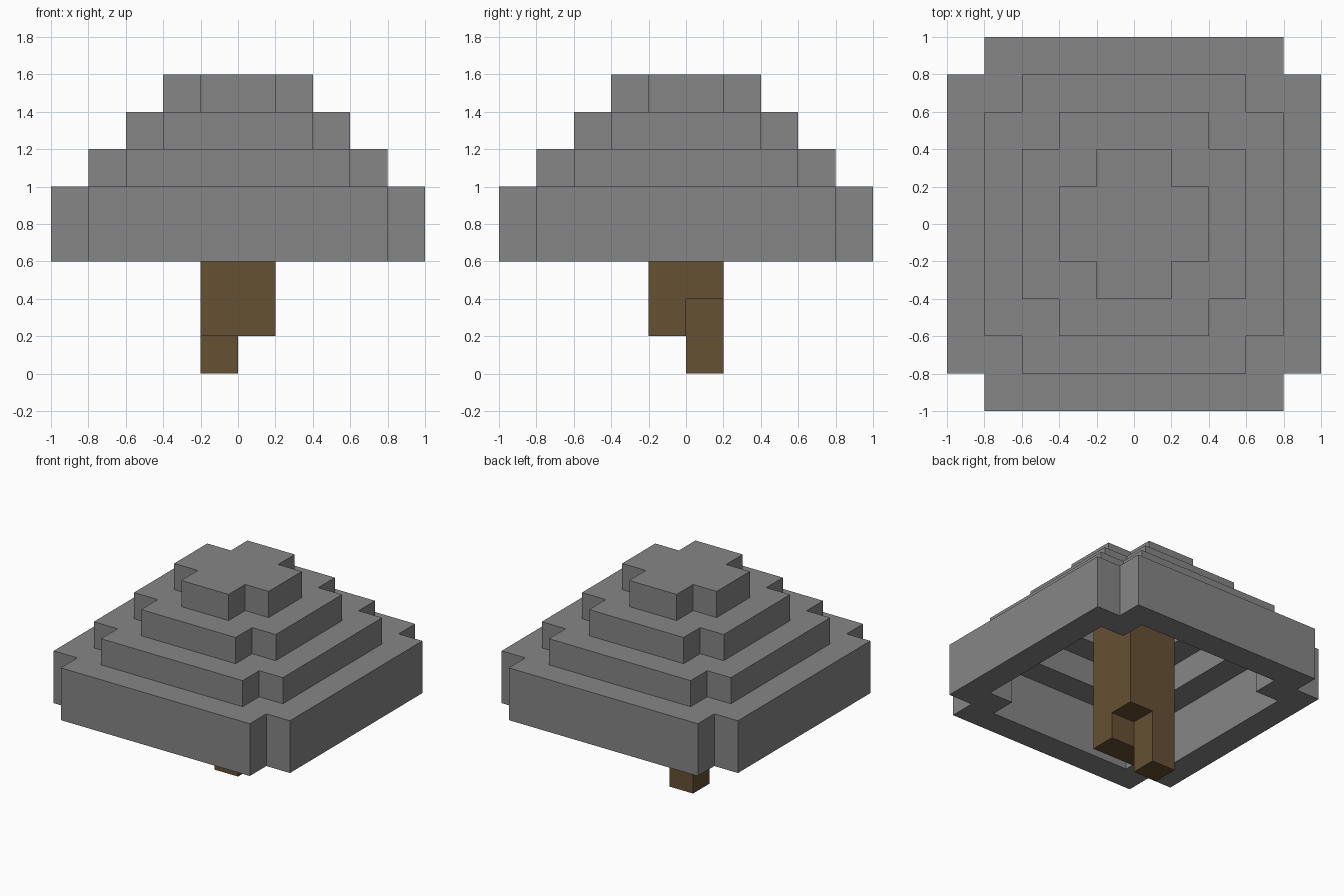
import bpy
import bmesh
from mathutils import Vector

cube = bpy.data.objects.get("Cube")
if cube:
    bpy.data.objects.remove(cube, do_unlink=True)

U = 0.2  # block size


def material(name, rgb):
    mat = bpy.data.materials.new(name)
    mat.use_nodes = True
    mat.diffuse_color = (*rgb, 1)
    mat.node_tree.nodes["Principled BSDF"].inputs["Base Color"].default_value = (*rgb, 1)
    return mat


def add_object(name, bm, mat):
    bmesh.ops.recalc_face_normals(bm, faces=bm.faces)
    mesh = bpy.data.meshes.new(name)
    bm.to_mesh(mesh)
    bm.free()
    mesh.materials.append(mat)
    obj = bpy.data.objects.new(name, mesh)
    bpy.context.collection.objects.link(obj)
    return obj


def notched_square(r):
    """Square outline of half-width r with one block cut from each corner."""
    a = r - U
    corner = [(r, a), (a, a), (a, r)]
    points = []
    for _ in range(4):
        points += corner
        corner = [(-y, x) for x, y in corner]
    return points


def loop(bm, r, z):
    return [bm.verts.new((x, y, z)) for x, y in notched_square(r)]


def bridge(bm, a, b):
    for i in range(len(a)):
        j = (i + 1) % len(a)
        bm.faces.new((a[i], a[j], b[j], b[i]))


def tier(name, r, z0, z1, mat, hollow=True):
    bm = bmesh.new()
    low, high = loop(bm, r, z0), loop(bm, r, z1)
    bridge(bm, low, high)
    if hollow:
        low_in, high_in = loop(bm, r - U, z0), loop(bm, r - U, z1)
        bridge(bm, high, high_in)
        bridge(bm, high_in, low_in)
        bridge(bm, low_in, low)
    else:
        bm.faces.new(low)
        bm.faces.new(high)
    return add_object(name, bm, mat)


def block_shape(name, cells, mat):
    """Joined blocks with only the outside faces kept."""
    bm = bmesh.new()
    for cell in cells:
        for axis in range(3):
            for side in (0, 1):
                near = list(cell)
                near[axis] += 2 * side - 1
                if tuple(near) in cells:
                    continue
                quad = []
                for p, q in ((0, 0), (1, 0), (1, 1), (0, 1)):
                    offset = [0, 0, 0]
                    offset[axis] = side
                    offset[(axis + 1) % 3] = p
                    offset[(axis + 2) % 3] = q
                    quad.append(bm.verts.new((Vector(cell) + Vector(offset)) * U))
                bm.faces.new(quad)
    bmesh.ops.remove_doubles(bm, verts=bm.verts, dist=0.001)
    bmesh.ops.dissolve_limit(bm, angle_limit=0.02, verts=bm.verts, edges=bm.edges)
    return add_object(name, bm, mat)


grey = material("canopy_grey", (0.238, 0.238, 0.238))
brown = material("wood_brown", (0.133, 0.082, 0.033))

# Stepped hollow canopy with a solid cap
tier("canopy_rim", 1.0, 0.6, 1.0, grey)
tier("canopy_lower_step", 0.8, 1.0, 1.2, grey)
tier("canopy_upper_step", 0.6, 1.2, 1.4, grey)
tier("canopy_cap", 0.4, 1.4, 1.6, grey, hollow=False)

# Pole with a hooked foot: starting height of each column, in blocks
column_start = {(-1, -1): 1, (0, -1): 1, (-1, 0): 0, (0, 0): 2}
pole_cells = {(x, y, z) for (x, y), start in column_start.items() for z in range(start, 7)}
block_shape("pole", pole_cells, brown)
